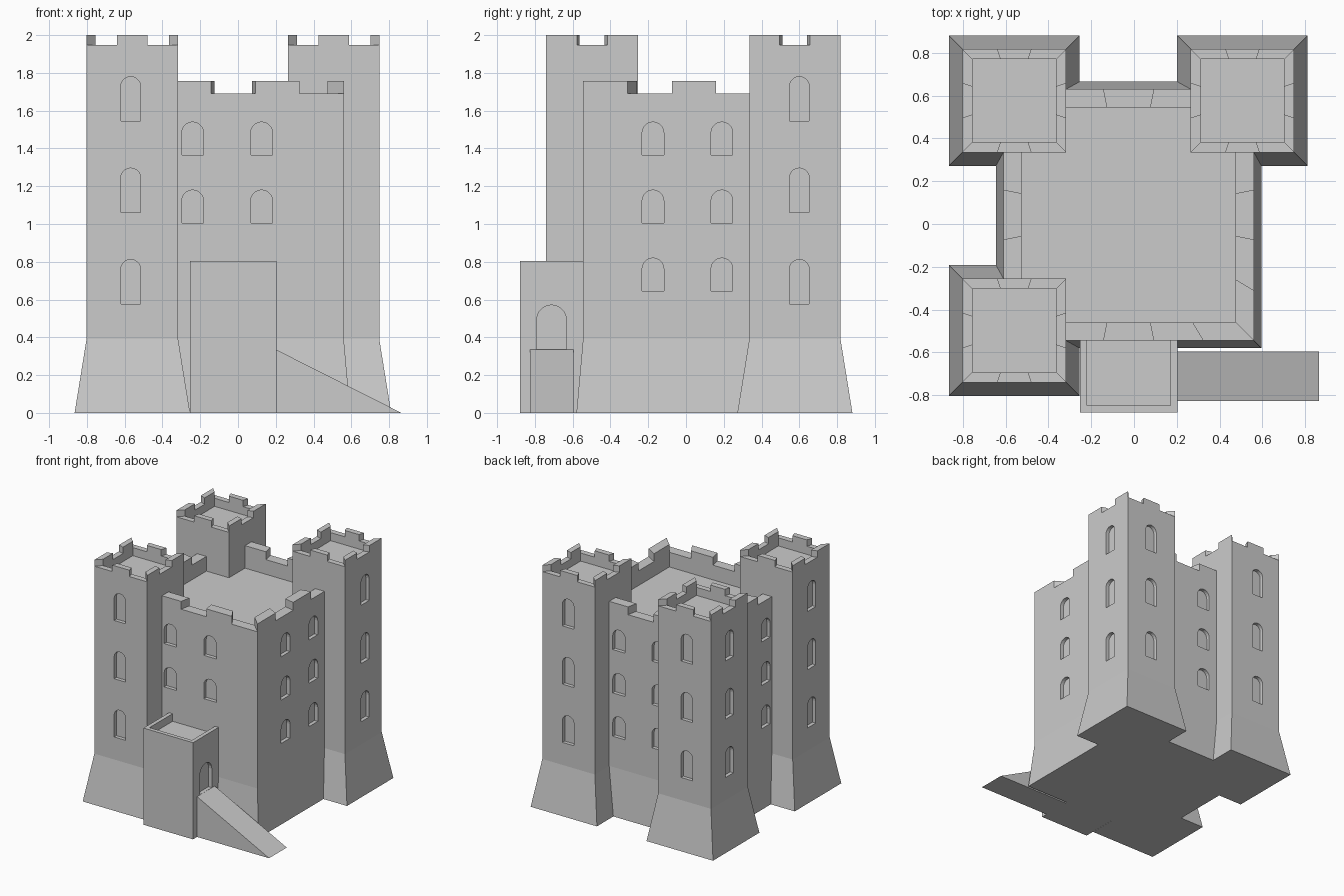
import bpy, bmesh, math

if "Cube" in bpy.data.objects:
    bpy.data.objects.remove(bpy.data.objects["Cube"])

stone = bpy.data.materials.new("grey stone")
stone.diffuse_color = (0.6, 0.6, 0.6, 1)
stone.use_nodes = True
stone.node_tree.nodes["Principled BSDF"].inputs["Base Color"].default_value = stone.diffuse_color


def finish(bm, name):
    bmesh.ops.recalc_face_normals(bm, faces=bm.faces[:])
    me = bpy.data.meshes.new(name)
    bm.to_mesh(me)
    bm.free()
    me.materials.append(stone)
    ob = bpy.data.objects.new(name, me)
    bpy.context.collection.objects.link(ob)
    return ob


def corners(r, grow, z):
    x0, x1, y0, y1 = r
    return [(x0 - grow, y0 - grow, z), (x1 + grow, y0 - grow, z),
            (x1 + grow, y1 + grow, z), (x0 - grow, y1 + grow, z)]


def stacked(name, r, levels):
    """Closed block through rectangular loops given as (grow, z)."""
    bm = bmesh.new()
    loops = [[bm.verts.new(p) for p in corners(r, g, z)] for g, z in levels]
    for a, b in zip(loops, loops[1:]):
        for i in range(4):
            j = (i + 1) % 4
            bm.faces.new((a[i], a[j], b[j], b[i]))
    bm.faces.new(loops[0][::-1])
    bm.faces.new(loops[-1])
    return finish(bm, name)


def merlons(name, r, thick, n, z0, z1):
    """Every second segment of the parapet ring is raised."""
    def ring(grow):
        c = corners(r, grow, 0)
        return [(c[s][0] + (c[(s + 1) % 4][0] - c[s][0]) * i / n,
                 c[s][1] + (c[(s + 1) % 4][1] - c[s][1]) * i / n)
                for s in range(4) for i in range(n)]
    out, inn = ring(0), ring(-thick)
    bm = bmesh.new()
    for k in range(1, 4 * n, 2):
        m = (k + 1) % (4 * n)
        foot = [out[k], out[m], inn[m], inn[k]]
        lo = [bm.verts.new((x, y, z0)) for x, y in foot]
        hi = [bm.verts.new((x, y, z1)) for x, y in foot]
        bm.faces.new(hi)
        bm.faces.new(lo[::-1])
        for i in range(4):
            j = (i + 1) % 4
            bm.faces.new((lo[i], lo[j], hi[j], hi[i]))
    return finish(bm, name)


def cut_arches(ob, openings, depth=0.03):
    """Recess arched openings: (side, wall position, centre, sill, width, height)."""
    bm = bmesh.new()
    for side, wall, c, z0, w, h in openings:
        rad = w / 2
        prof = [(c - rad, z0), (c + rad, z0)]
        prof += [(c + rad * math.cos(a), z0 + h - rad + rad * math.sin(a))
                 for a in (math.pi * i / 10 for i in range(11))]
        loops = []
        for d in (wall - depth, wall + depth):
            loops.append([bm.verts.new((u, d, z) if side == 'y' else (d, u, z))
                          for u, z in prof])
        a, b = loops
        bm.faces.new(a)
        bm.faces.new(b)
        for i in range(len(a)):
            j = (i + 1) % len(a)
            bm.faces.new((a[i], a[j], b[j], b[i]))
    cutter = finish(bm, "opening_cutter")
    cutter.hide_render = True
    mod = ob.modifiers.new("openings", 'BOOLEAN')
    mod.operation = 'DIFFERENCE'
    mod.solver = 'EXACT'
    mod.object = cutter
    dg = bpy.context.evaluated_depsgraph_get()
    me = bpy.data.meshes.new_from_object(ob.evaluated_get(dg))
    ob.modifiers.clear()
    ob.data = me
    bpy.data.objects.remove(cutter)


# central keep with sloped foot, sunken roof and parapet
keep = (-0.61, 0.56, -0.545, 0.63)
body = stacked("keep", keep, [(0.035, 0), (0, 0.39), (0, 1.692), (-0.085, 1.692), (-0.085, 1.57)])
merlons("keep_merlons", keep, 0.085, 5, 1.692, 1.757)
rows = (0.645, 1.005, 1.365)
wins = []
for z in rows:
    for side, wall, cs in (('y', -0.545, (-0.24, 0.125)), ('x', 0.56, (-0.175, 0.19)),
                           ('y', 0.63, (-0.185, 0.175)), ('x', -0.61, (-0.175, 0.19))):
        if wall == -0.545 and z == rows[0]:
            continue  # behind the porch
        wins += [(side, wall, c, z, 0.115, 0.175) for c in cs]
cut_arches(body, wins)

# three corner towers, windows on the outward faces
towers = [
    ("front_left_tower", (-0.802, -0.317, -0.74, -0.255), (('y', -0.74, -0.568), ('x', -0.802, -0.505))),
    ("back_left_tower", (-0.802, -0.317, 0.335, 0.818), (('y', 0.818, -0.58), ('x', -0.802, 0.575))),
    ("back_right_tower", (0.265, 0.748, 0.335, 0.818), (('y', 0.818, 0.51), ('x', 0.748, 0.6))),
]
for name, r, faces in towers:
    t = stacked(name, r, [(0.063, 0), (0, 0.39), (0, 1.947), (-0.047, 1.947), (-0.047, 1.88)])
    merlons(name + "_merlons", r, 0.047, 3, 1.947, 2.0)
    cut_arches(t, [(s, w, c, z, 0.105, 0.235) for s, w, c in faces for z in (0.577, 1.061, 1.545)])

# entrance porch with a low roof wall and a side doorway
porch = stacked("porch", (-0.253, 0.203, -0.88, -0.45),
                [(0, 0), (0, 0.803), (-0.033, 0.803), (-0.033, 0.74)])
cut_arches(porch, [('x', 0.203, -0.712, 0.336, 0.157, 0.235)])

# ramp up to the doorway
bm = bmesh.new()
a, b = [[bm.verts.new((x, y, z)) for x, z in ((0.2, 0), (0.865, 0), (0.2, 0.336))]
        for y in (-0.827, -0.595)]
bm.faces.new(a)
bm.faces.new(b[::-1])
for i in range(3):
    j = (i + 1) % 3
    bm.faces.new((a[i], b[i], b[j], a[j]))
finish(bm, "ramp")
